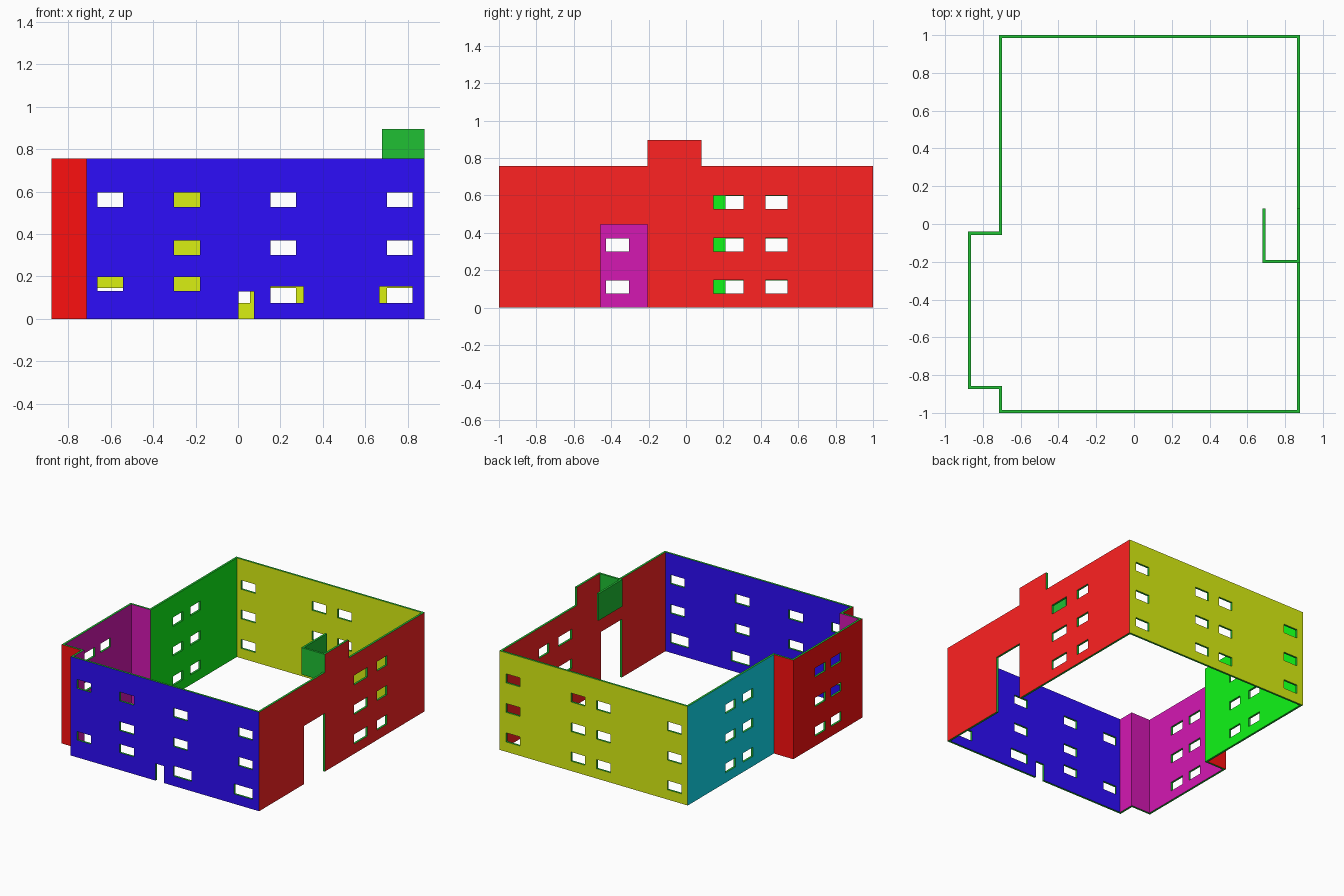
import bpy, bmesh
from mathutils import Vector

if "Cube" in bpy.data.objects:
    bpy.data.objects.remove(bpy.data.objects["Cube"])

T = 0.016      # wall thickness
H = 0.757      # wall height
TOP = 0.896    # height of the raised part


def mat(name, rgb):
    m = bpy.data.materials.new(name)
    m.diffuse_color = (*rgb, 1)
    m.use_nodes = True
    m.node_tree.nodes["Principled BSDF"].inputs["Base Color"].default_value = m.diffuse_color
    return m


BLUE = mat("blue", (0.027, 0.004, 0.95))
RED = mat("red", (1.0, 0.016, 0.016))
BAYRED = mat("bay_red", (0.98, 0.005, 0.005))
YELLOW = mat("yellow", (0.70, 0.87, 0.006))
MAGENTA = mat("magenta", (0.66, 0.009, 0.45))
TEAL = mat("teal", (0.005, 0.75, 0.90))
GREEN = mat("green", (0.005, 0.92, 0.009))
TRIM = mat("trim_green", (0.014, 0.53, 0.034))


def rect(u0, u1, v0, v1):
    return [(u0, v0), (u1, v0), (u1, v1), (u0, v1)]


def windows(columns, rows):
    return [rect(*c, *r) for c in columns for r in rows]


def wall(name, axis, pos, side, outline, holes=(), mitre=(0, 0),
         outer=TRIM, inner=TRIM):
    """Flat wall profile with openings, outer face at pos, facing side (+1/-1).
    axis is its running direction; mitre moves the inner end edges along it."""
    cu = bpy.data.curves.new(name, 'CURVE')
    cu.dimensions = '2D'
    cu.fill_mode = 'BOTH'
    cu.extrude = T / 2
    for pts in [outline, *holes]:
        sp = cu.splines.new('POLY')
        sp.points.add(len(pts) - 1)
        for p, (u, v) in zip(sp.points, pts):
            p.co = (u, v, 0, 1)
        sp.use_cyclic_u = True
    tmp = bpy.data.objects.new(name + "_profile", cu)
    bpy.context.scene.collection.objects.link(tmp)
    dg = bpy.context.evaluated_depsgraph_get()
    me = bpy.data.meshes.new_from_object(tmp.evaluated_get(dg))
    bpy.data.objects.remove(tmp)
    me.name = name
    me.materials.clear()
    for m in (outer, inner, TRIM):
        me.materials.append(m)

    bm = bmesh.new()
    bm.from_mesh(me)
    bmesh.ops.remove_doubles(bm, verts=bm.verts, dist=1e-5)
    lo = min(u for u, v in outline)
    hi = max(u for u, v in outline)
    # local profile sits in XY with depth in Z; stand it up in place
    for v in bm.verts:
        u, h, w = v.co
        inside = w * side < 0
        if inside:
            if abs(u - lo) < 1e-4:
                u += mitre[0] * T
            elif abs(u - hi) < 1e-4:
                u += mitre[1] * T
        d = pos - side * T * inside
        v.co = Vector((u, d, h)) if axis == 'x' else Vector((d, u, h))
    bmesh.ops.recalc_face_normals(bm, faces=bm.faces)
    k = 1 if axis == 'x' else 0
    for f in bm.faces:
        f.smooth = False
        n = f.normal[k] * side
        f.material_index = 0 if n > 0.9 else 1 if n < -0.9 else 2
    bm.to_mesh(me)
    bm.free()
    ob = bpy.data.objects.new(name, me)
    bpy.context.scene.collection.objects.link(ob)
    return ob


X0, X1, XB = -0.715, 0.879, -0.879    # main left, right, bay left
YB0, YB1 = -0.874, -0.041             # bay extents
R1, R2, R3 = (0.075, 0.145), (0.301, 0.369), (0.527, 0.596)
ROWS = [R1, R2, R3]

# front wall with a small door notch
A, B, C, D = (-0.662, -0.543), (-0.302, -0.18), (0.153, 0.273), (0.703, 0.822)
front_holes = (windows([A, B], [(0.132, 0.198)]) + windows([B, C, D], [R2])
               + windows([A, B, C, D], [R3])
               + [rect(0.153, 0.308, 0.075, 0.153), rect(0.667, 0.822, 0.075, 0.153)])
wall("front_wall", 'x', -1, -1,
     [(X0, 0), (0.003, 0), (0.003, 0.13), (0.075, 0.13), (0.075, 0), (X1, 0), (X1, H), (X0, H)],
     front_holes, (1, -1), BLUE, BLUE)

# back wall
wall("back_wall", 'x', 1, 1, rect(X0, X1, 0, H),
     windows([A, (-0.063, 0.056), C, D], ROWS), (1, -1), YELLOW, YELLOW)

# right wall with doorway and raised parapet
wall("right_wall", 'y', X1, 1,
     [(-1, 0), (-0.458, 0), (-0.458, 0.445), (-0.207, 0.445), (-0.207, 0), (1, 0),
      (1, H), (0.083, H), (0.083, TOP), (-0.207, TOP), (-0.207, H), (-1, H)],
     windows([(0.147, 0.308), (0.424, 0.543)], [(a, b + 0.004) for a, b in ROWS]),
     (1, -1), RED, RED)

# left wall
wall("left_wall", 'y', X0, -1, rect(YB1, 1, 0, H),
     windows([(0.212, 0.332), (0.424, 0.543)], ROWS), (-1, -1), TEAL, GREEN)

# projecting bay
wall("left_return", 'y', X0, -1, rect(-1, YB0, 0, H), (), (1, 1), BAYRED, MAGENTA)
wall("bay_front", 'x', YB0, -1, rect(XB, X0, 0, H), (), (1, 1), BAYRED, MAGENTA)
wall("bay_back", 'x', YB1, 1, rect(XB, X0, 0, H), (), (1, 1), BAYRED, MAGENTA)
wall("bay_side", 'y', XB, -1, rect(YB0, YB1, 0, H),
     windows([(-0.428, -0.306), (-0.62, -0.497)], ROWS), (1, -1), BAYRED, MAGENTA)

# hanging screen behind the raised parapet
S = 0.69
wall("screen_front", 'x', -0.207, -1, rect(0.68, X1 - T, S, TOP), (), (1, 0))
wall("screen_side", 'y', 0.68, -1, rect(-0.207, 0.083, S, TOP), (), (1, 0))
